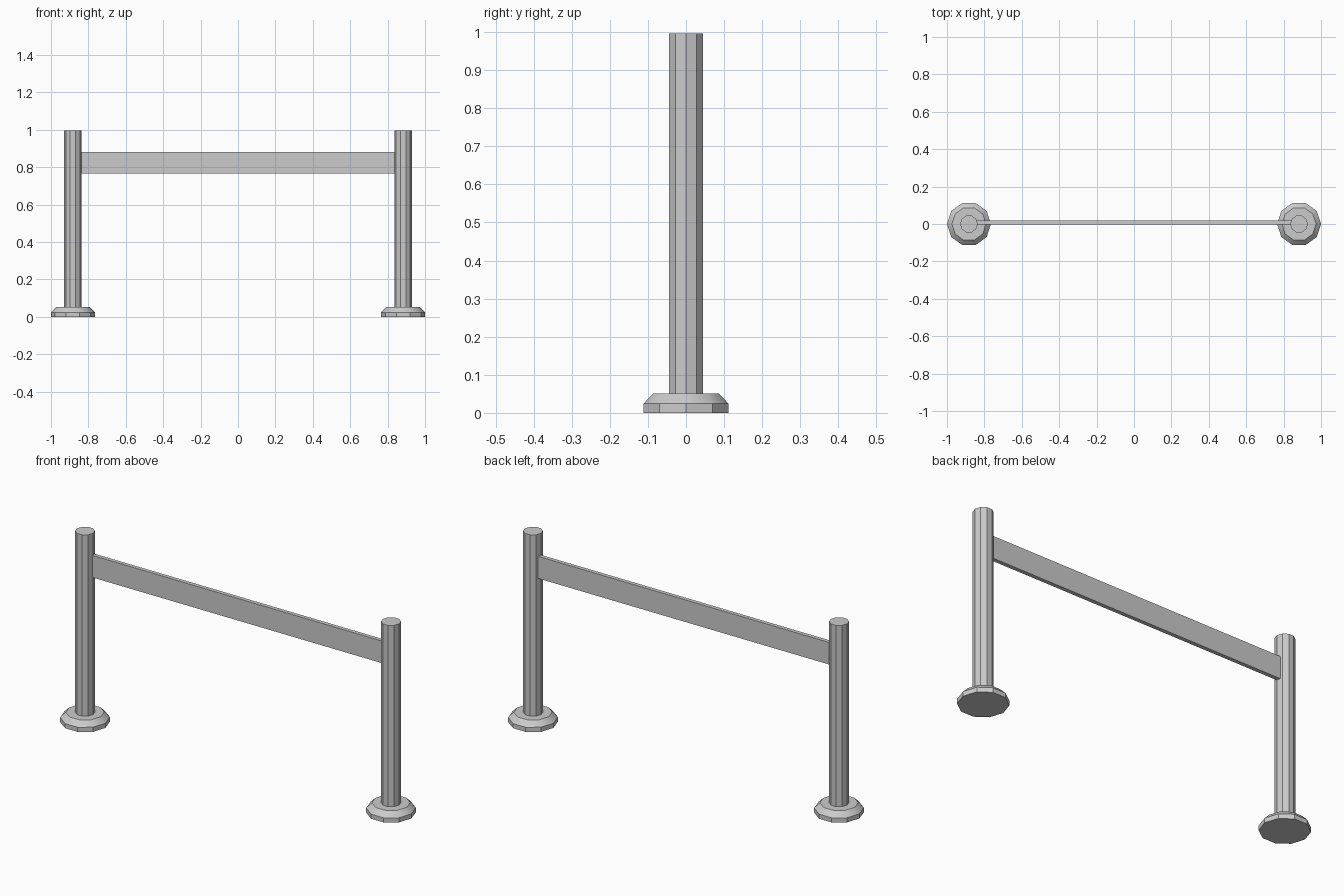
import bpy, bmesh
from math import cos, sin, pi

if "Cube" in bpy.data.objects:
    bpy.data.objects.remove(bpy.data.objects["Cube"])

SIDES = 10
POST_X = 0.8825


def make_object(name, bm):
    bmesh.ops.recalc_face_normals(bm, faces=bm.faces)
    mesh = bpy.data.meshes.new(name)
    bm.to_mesh(mesh)
    bm.free()
    obj = bpy.data.objects.new(name, mesh)
    bpy.context.collection.objects.link(obj)
    return obj


def turned(name, x, profile):
    """Ten-sided lathe through (radius, z) rings, capped at both ends."""
    bm = bmesh.new()
    rings = [[bm.verts.new((x + r * cos(2 * pi * i / SIDES),
                            r * sin(2 * pi * i / SIDES), z))
              for i in range(SIDES)] for r, z in profile]
    for a, b in zip(rings, rings[1:]):
        for i in range(SIDES):
            j = (i + 1) % SIDES
            bm.faces.new((a[i], a[j], b[j], b[i]))
    bm.faces.new(rings[0])
    bm.faces.new(rings[-1])
    return make_object(name, bm)


for side, x in (("left", -POST_X), ("right", POST_X)):
    # Chamfered foot, its sloped ring shaded smooth
    foot = turned(side + "_foot", x, [(0.1175, 0), (0.1175, 0.024), (0.091, 0.051)])
    bpy.ops.object.select_all(action='DESELECT')
    foot.select_set(True)
    bpy.context.view_layer.objects.active = foot
    bpy.ops.object.shade_smooth_by_angle()
    # Upright post
    turned(side + "_post", x, [(0.047, 0.045), (0.047, 0.996)])

# Flat rail between the posts, set slightly to the back
bm = bmesh.new()
bmesh.ops.create_cube(bm, size=1)
for v in bm.verts:
    v.co = (v.co.x * 2 * 0.845, v.co.y * 0.021 + 0.0075, v.co.z * 0.115 + 0.8235)
make_object("rail", bm)
